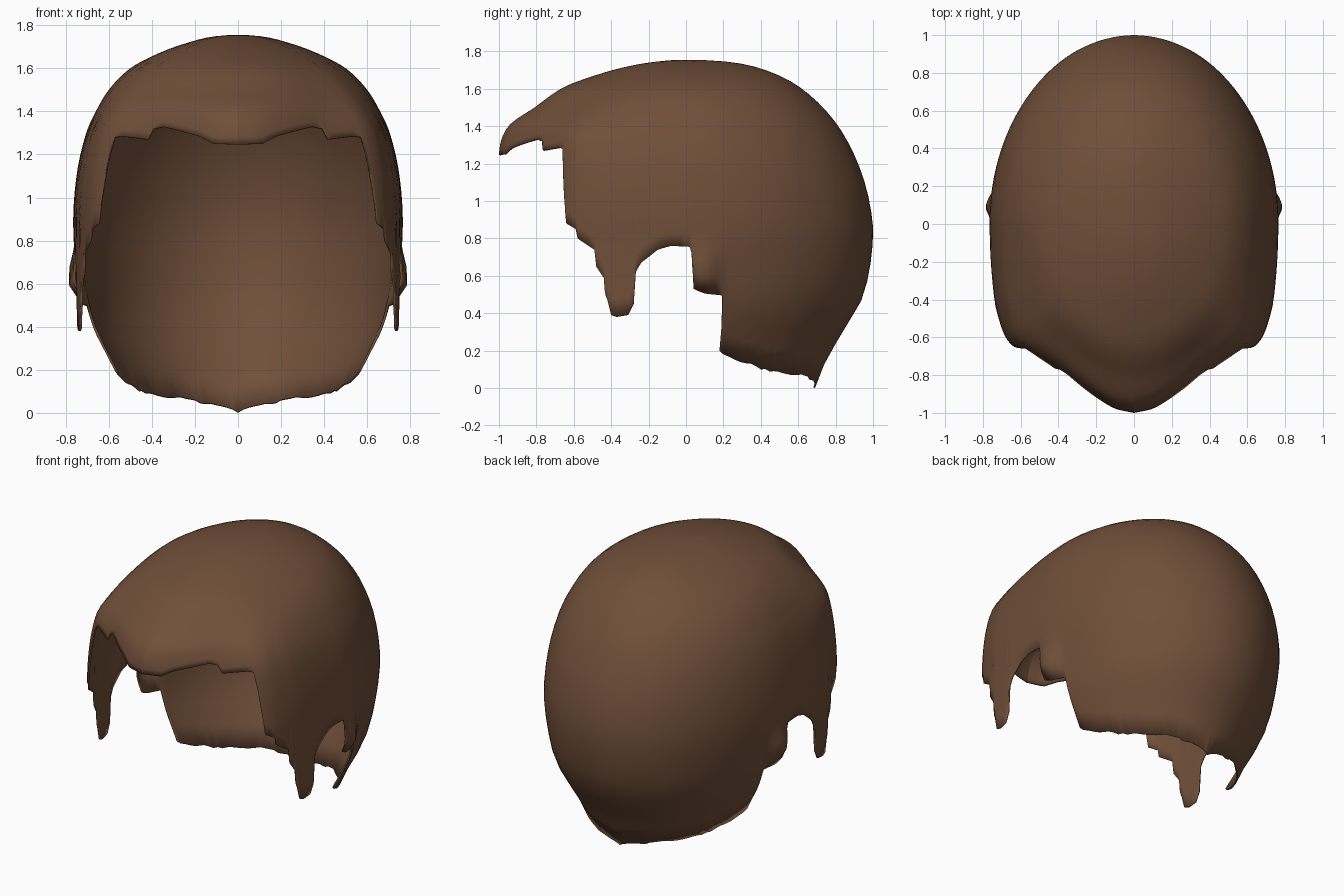
import bpy, math, random

if "Cube" in bpy.data.objects:
    bpy.data.objects.remove(bpy.data.objects["Cube"])

random.seed(4)
TOP = 1.755


def curve(points):
    """Smooth interpolation through (key, value) points sorted by key."""
    xs, ys = zip(*points)
    n = len(xs)
    slope = []
    for i in range(n):
        a, b = max(i - 1, 0), min(i + 1, n - 1)
        slope.append((ys[b] - ys[a]) / (xs[b] - xs[a]))

    def f(x):
        x = min(max(x, xs[0]), xs[-1])
        i = 0
        while i < n - 2 and x > xs[i + 1]:
            i += 1
        h = xs[i + 1] - xs[i]
        s = (x - xs[i]) / h
        return ((2*s**3 - 3*s*s + 1) * ys[i] + (s**3 - 2*s*s + s) * h * slope[i]
                + (3*s*s - 2*s**3) * ys[i + 1] + (s**3 - s*s) * h * slope[i + 1])
    return f


def by_height(points):
    """Profile keyed on the root of the drop below the crown, so the dome is round."""
    f = curve([(math.sqrt(TOP - z), r) for z, r in points])
    return lambda z: f(math.sqrt(max(TOP - z, 0)))


# Half width, back reach and front reach at each height
width = by_height([(TOP, 0), (1.745, .13), (1.72, .23), (1.66, .39), (1.6, .5), (1.5, .6), (1.4, .66),
                   (1.3, .705), (1.1, .75), (.85, .765), (.6, .735), (.4, .69), (.2, .59), (.1, .55), (0, .5)])
back = by_height([(TOP, 0), (1.74, .26), (1.67, .5), (1.6, .62), (1.42, .8), (1.2, .92), (1.0, .98),
                  (.8, 1), (.5, .95), (.32, .85), (.15, .75), (0, .69)])
front = by_height([(TOP, 0), (1.745, .16), (1.72, .31), (1.67, .49), (1.61, .65), (1.5, .81), (1.4, .95),
                   (1.25, 1), (0, 1)])
# Plan outline of the front half, coming to a soft point
front_plan = curve([(-1, 0), (-.98, .13), (-.9, .33), (-.76, .6), (-.66, .81), (-.6, .885), (-.5, .935),
                    (-.4, .965), (-.2, .99), (0, 1)])


def surface(t, z):
    """Point on the right half: t runs from the front (0) to the back (pi)."""
    v = -math.cos(t)
    u = math.sin(t)
    w = width(z)
    if v < 0:
        k = min(max((z - 1.35) / .3, 0), 1)
        u = k * u + (1 - k) * front_plan(v)
        if z < .85:
            w += (.762 - w) * min(1, -v * 5)
    y = v * (back(z) if v > 0 else front(z))
    x = u * w
    # flared tab behind the ear
    x += .06 * math.exp(-((y - .1) / .07) ** 2 - ((z - .62) / .09) ** 2)
    return (x, y, z)


# Hem line seen from the side: fringe, temple, sideburn, ear notch, tab, nape
HEM = [(-1, 1.245), (-.97, 1.25), (-.93, 1.285), (-.8, 1.33), (-.77, 1.32), (-.765, 1.27), (-.68, 1.285),
       (-.66, 1.28), (-.67, 1.2), (-.66, 1.1), (-.68, 1.02), (-.65, .97), (-.64, .88), (-.59, .85),
       (-.58, .8), (-.49, .74), (-.48, .65), (-.44, .59), (-.44, .52), (-.42, .47), (-.4, .39),
       (-.37, .38), (-.31, .39), (-.28, .45), (-.27, .62), (-.24, .67), (-.15, .74), (-.08, .76),
       (.02, .755), (.03, .72), (.035, .53), (.1, .505), (.195, .495), (.195, .4), (.15, .23),
       (.2, .18), (.4, .1), (.47, .09), (.6, .07), (.69, .035), (.69, 0)]


def hem_angle(y, z):
    v = y / (back(z) if y > 0 else front(z))
    return math.acos(-min(max(v, -1), 1))


# Even samples along the hem, always advancing towards the back
corners = [(hem_angle(y, z), z) for y, z in HEM]
corners[0], corners[-1] = (0, HEM[0][1]), (math.pi, 0)
columns = [corners[0]]
for (t0, z0), (t1, z1) in zip(corners, corners[1:]):
    n = max(1, math.ceil(max(abs(t1 - t0), abs(z1 - z0)) / .05))
    for i in range(1, n + 1):
        s = i / n
        z = z0 + (z1 - z0) * s
        if i < n and z < .3:
            z += random.uniform(-.008, .008)
        columns.append((max(t0 + (t1 - t0) * s, columns[-1][0] + .003), z))
columns[-1] = (math.pi, 0)

# Hair shell: columns rise from the hem to the crown
ROWS = 28
verts, faces = [(0, 0, TOP)], []
for c, (t, hem) in enumerate(columns):
    for r in range(1, ROWS + 1):
        x, y, z = surface(t, TOP - (TOP - hem) * (r / ROWS) ** 2)
        if c in (0, len(columns) - 1):
            x = 0
        verts.append((x, y, z))
for c in range(len(columns) - 1):
    a, b = 1 + c * ROWS, 1 + (c + 1) * ROWS
    faces.append((0, a, b))
    for r in range(ROWS - 1):
        faces.append((a + r, a + r + 1, b + r + 1, b + r))

mesh = bpy.data.meshes.new("hair_shell")
mesh.from_pydata(verts, [], faces)
mesh.update()
hair = bpy.data.objects.new("hair_shell", mesh)
bpy.context.collection.objects.link(hair)

brown = bpy.data.materials.new("brown_hair")
brown.diffuse_color = (.16, .077, .041, 1)
brown.use_nodes = True
brown.node_tree.nodes["Principled BSDF"].inputs["Base Color"].default_value = brown.diffuse_color
mesh.materials.append(brown)

mirror = hair.modifiers.new("mirror", 'MIRROR')
mirror.use_axis = (True, False, False)
mirror.merge_threshold = .0005
thick = hair.modifiers.new("thickness", 'SOLIDIFY')
thick.thickness = .01
thick.offset = -1

bpy.context.view_layer.objects.active = hair
hair.select_set(True)
bpy.ops.object.shade_smooth_by_angle(angle=math.radians(40))
